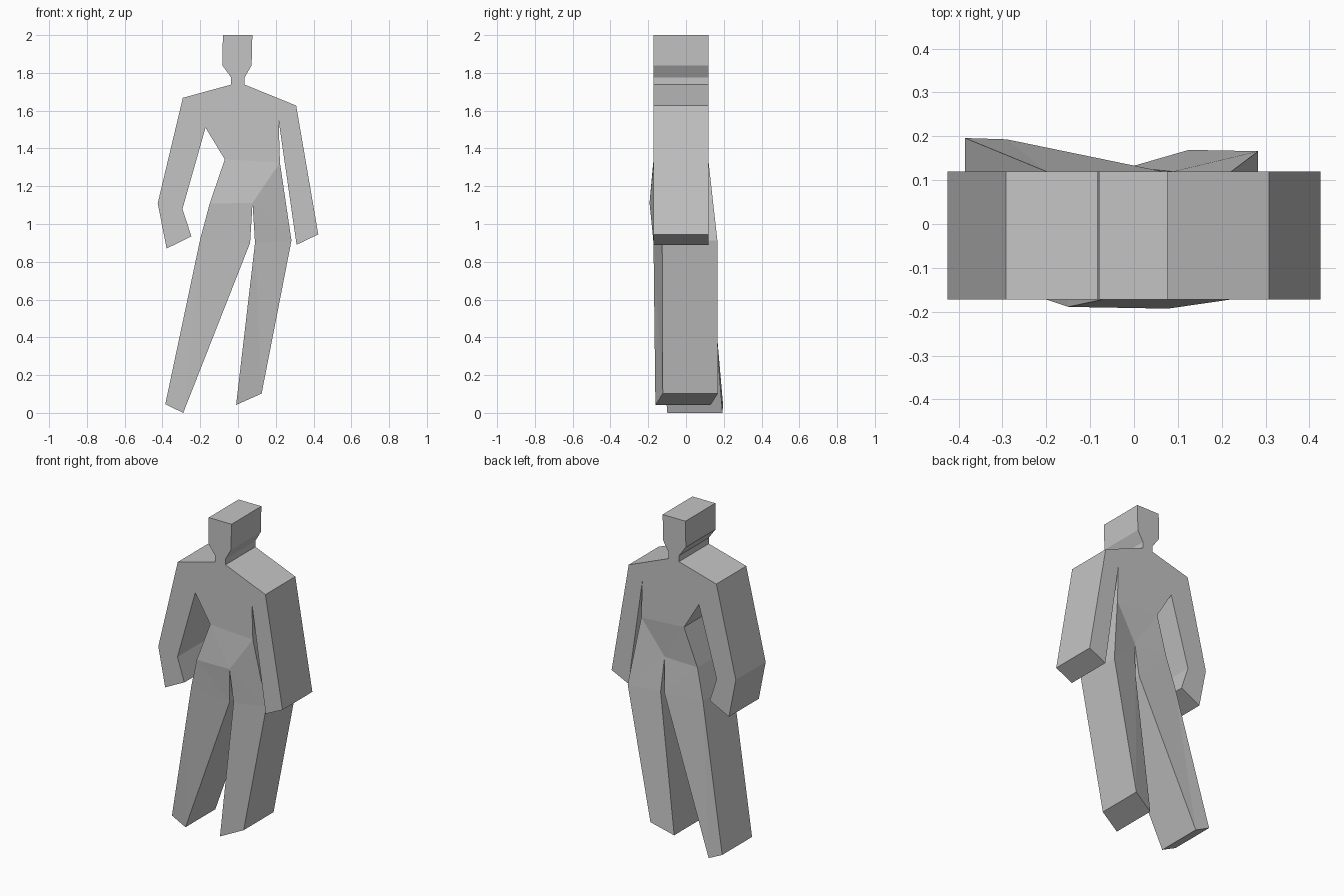
import bpy
import bmesh

cube = bpy.data.objects.get("Cube")
if cube:
    bpy.data.objects.remove(cube, do_unlink=True)

FRONT_Y = -0.172
DEPTH = 0.292

# Outline landmarks: (x, z, forward/back bend)
points = {
    "crown_r": (-0.08, 2.0, 0), "crown_l": (0.076, 2.0, 0),
    "jaw_r": (-0.083, 1.84, 0), "jaw_l": (0.072, 1.84, 0),
    "neck_r": (-0.036, 1.775, 0), "neck_l": (0.035, 1.775, 0),
    "collar_r": (-0.036, 1.738, 0), "collar_l": (0.035, 1.738, 0),
    "shoulder_r": (-0.292, 1.668, 0), "shoulder_l": (0.308, 1.627, 0),
    "armpit_r": (-0.172, 1.51, 0), "armpit_l": (0.215, 1.55, 0),
    "elbow_r": (-0.425, 1.11, 0), "inner_elbow_r": (-0.294, 1.08, 0),
    "hand_r": (-0.378, 0.87, 0), "thumb_r": (-0.247, 0.935, 0),
    "hand_l": (0.425, 0.945, 0), "thumb_l": (0.31, 0.89, 0),
    "waist_r": (-0.07, 1.342, 0), "waist_l": (0.222, 1.325, 0),
    "hip_r": (-0.15, 1.108, -0.017), "crotch": (0.077, 1.112, -0.021),
    "thigh_r": (-0.2, 0.92, 0), "inner_thigh_r": (0.064, 0.9, 0),
    "thigh_l": (0.283, 0.912, 0.046), "inner_thigh_l": (0.09, 0.9, 0),
    "foot_r": (-0.385, 0.046, 0.076), "heel_r": (-0.29, 0, 0.073),
    "foot_l": (0.125, 0.102, 0.049), "heel_l": (-0.01, 0.042, 0.01),
}

# Flat panels that tile the figure
panels = [
    "crown_r crown_l jaw_l jaw_r",                                  # head
    "jaw_r jaw_l neck_l neck_r",                                    # chin
    "neck_r neck_l collar_l collar_r",                              # neck
    "collar_r collar_l shoulder_l armpit_l waist_l waist_r armpit_r shoulder_r",  # chest
    "shoulder_r armpit_r inner_elbow_r elbow_r",                    # right upper arm
    "elbow_r inner_elbow_r thumb_r hand_r",                         # right forearm
    "shoulder_l hand_l thumb_l armpit_l",                           # left arm
    "waist_r waist_l crotch hip_r",                                 # belly
    "hip_r crotch inner_thigh_r thigh_r",                           # right hip
    "thigh_r inner_thigh_r heel_r foot_r",                          # right leg
    "waist_l thigh_l crotch",                                       # left hip
    "crotch thigh_l inner_thigh_l",                                 # left thigh
    "inner_thigh_l thigh_l foot_l heel_l",                          # left leg
]

bm = bmesh.new()


def add_sheet(offset):
    """Build one face of the figure at the given depth."""
    verts = {n: bm.verts.new((x, FRONT_Y + bend + offset, z))
             for n, (x, z, bend) in points.items()}
    for panel in panels:
        bm.faces.new([verts[n] for n in panel.split()])
    return verts


front = add_sheet(0)
back = add_sheet(DEPTH)

# Side walls along the open outline
partner = {front[n]: back[n] for n in points}
rim = [e for e in bm.edges if e.is_boundary and e.verts[0] in partner]
for edge in rim:
    a, b = edge.verts
    bm.faces.new((a, b, partner[b], partner[a]))

bmesh.ops.recalc_face_normals(bm, faces=bm.faces[:])

# Split the bent panels cleanly
bent = [f for f in bm.faces if len(f.verts) == 4 and
        min(v.co.z for v in f.verts) < 1.2]
bmesh.ops.triangulate(bm, faces=bent)

mesh = bpy.data.meshes.new("walking_figure")
bm.to_mesh(mesh)
bm.free()

# Plain grey surface
grey = bpy.data.materials.new("plain_grey")
grey.use_nodes = True
colour = (0.55, 0.55, 0.55, 1)
grey.diffuse_color = colour
grey.node_tree.nodes["Principled BSDF"].inputs["Base Color"].default_value = colour
mesh.materials.append(grey)

figure = bpy.data.objects.new("walking_figure", mesh)
bpy.context.collection.objects.link(figure)
